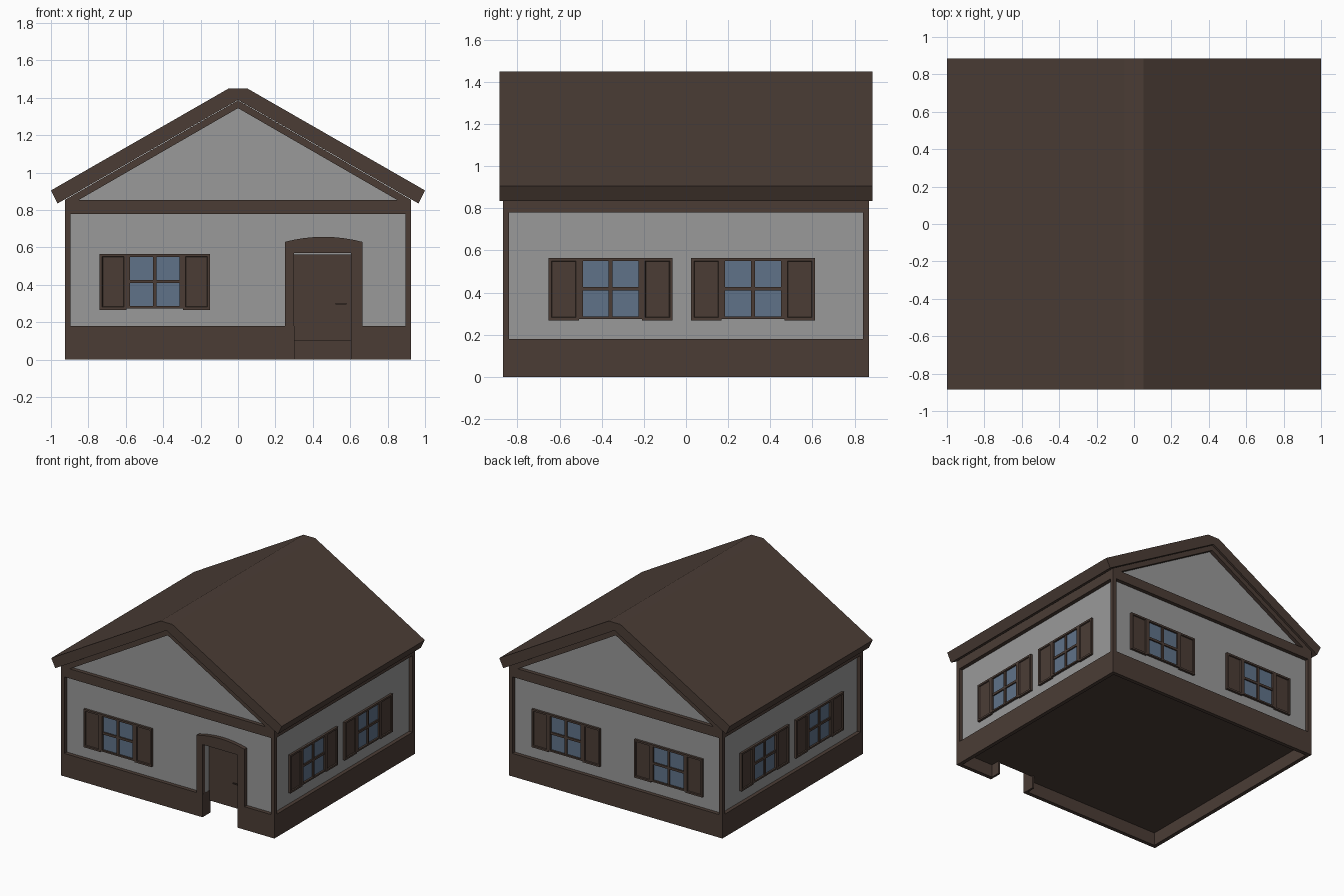
import bpy, bmesh
from math import radians
from mathutils import Matrix, Vector

if "Cube" in bpy.data.objects:
    bpy.data.objects.remove(bpy.data.objects["Cube"])


def material(name, rgb):
    m = bpy.data.materials.new(name)
    m.use_nodes = True
    m.diffuse_color = (*rgb, 1)
    m.node_tree.nodes["Principled BSDF"].inputs["Base Color"].default_value = (*rgb, 1)
    return m


WOOD = material("dark brown wood", (0.07, 0.046, 0.036))
PLASTER = material("pale plaster", (0.32, 0.32, 0.32))
GLASS = material("blue glass", (0.115, 0.17, 0.25))

X, Y, T = 0.925, 0.87, 0.03      # outer timber half sizes, timber thickness
WX, WY = X - T, Y - T            # plaster half sizes
DOOR_L, DOOR_R, DOOR_TOP = 0.30, 0.605, 0.57


def finish(name, bm, *mats, matrix=None):
    bmesh.ops.recalc_face_normals(bm, faces=bm.faces)
    me = bpy.data.meshes.new(name)
    bm.to_mesh(me)
    bm.free()
    for m in mats:
        me.materials.append(m)
    ob = bpy.data.objects.new(name, me)
    bpy.context.collection.objects.link(ob)
    if matrix:
        ob.matrix_world = matrix
    return ob


def add_box(bm, x0, x1, y0, y1, z0, z1):
    size = Matrix.Diagonal((x1 - x0, y1 - y0, z1 - z0, 1))
    mid = Matrix.Translation(((x0 + x1) / 2, (y0 + y1) / 2, (z0 + z1) / 2))
    return bmesh.ops.create_cube(bm, size=1, matrix=mid @ size)["verts"]


def boxes(name, mat, *dims, matrix=None):
    bm = bmesh.new()
    for d in dims:
        add_box(bm, *d)
    return finish(name, bm, mat, matrix=matrix)


def profile(name, pts, y0, y1, *mats):
    """Extrude an outline in the x-z plane from y0 to y1."""
    bm = bmesh.new()
    f = bm.faces.new([bm.verts.new((x, y0, z)) for x, z in pts])
    ext = bmesh.ops.extrude_face_region(bm, geom=[f])["geom"]
    bmesh.ops.translate(bm, vec=(0, y1 - y0, 0),
                        verts=[v for v in ext if isinstance(v, bmesh.types.BMVert)])
    return finish(name, bm, *mats)


def mirrored(half):
    """Close a half outline that runs from top centre outwards to bottom."""
    return half + [(-x, z) for x, z in reversed(half) if x > 0]


# Plaster body with a recessed doorway and a wooden floor
body = profile("plaster_walls", mirrored([(0, 1.37), (WX, 0.86), (WX, 0.1)]),
               -WY, WY, PLASTER, WOOD)
cutter = boxes("doorway_cutter", PLASTER, (DOOR_L, DOOR_R, -1, 0.1 - Y, -0.1, DOOR_TOP))
cutter.hide_render = True
cutter.hide_viewport = True
cut = body.modifiers.new("doorway", "BOOLEAN")
cut.operation, cut.object = "DIFFERENCE", cutter
for p in body.data.polygons:
    p.material_index = int(p.normal.z < -0.9)

# Roof slab
profile("roof", mirrored([(0.05, 1.45), (1.0, 0.905), (0.965, 0.835), (0, 1.389)]),
        -0.885, 0.885, WOOD)

# Timber around the walls: skirting with a gap at the door, top beams, posts
boxes("base_skirting", WOOD,
      (-X, DOOR_L, -Y, -WY, 0, 0.18), (DOOR_R, X, -Y, -WY, 0, 0.18),
      (-X, X, WY, Y, 0, 0.18),
      (-X, -WX, -WY, WY, 0, 0.18), (WX, X, -WY, WY, 0, 0.18))
boxes("top_beams", WOOD,
      (-X, X, -Y, -WY, 0.78, 0.855), (-X, X, WY, Y, 0.78, 0.855),
      (-X, -WX, -WY, WY, 0.78, 0.855), (WX, X, -WY, WY, 0.78, 0.855))
for sx, side in ((-1, "right"), (1, "left")):
    for sy, end in ((-1, "front"), (1, "back")):
        xs, ys = sorted((sx * X, sx * WX)), sorted((sy * Y, sy * WY))
        boxes(f"{end}_{side}_post", WOOD, (*xs, *ys, 0.18, 0.78))

# Sloping gable trims
for end, y0, y1 in (("front", -Y, -WY), ("back", WY, Y)):
    trim = [(-X, 0.855), (0, 1.387), (X, 0.855), (0.85, 0.855), (0, 1.345), (-0.85, 0.855)]
    profile(f"{end}_gable_trim", trim, y0, y1, WOOD)

# Door, arched surround, threshold sides and handle
boxes("door", WOOD, (DOOR_L, DOOR_R, 0.085 - Y, 0.1 - Y, 0.1, DOOR_TOP - 0.008))
boxes("doorway_sides", WOOD,
      (DOOR_L - 0.015, DOOR_L + 0.001, -Y, 0.1 - Y, 0, 0.18),
      (DOOR_R - 0.001, DOOR_R + 0.015, -Y, 0.1 - Y, 0, 0.18))
boxes("door_handle", WOOD,
      (0.52, 0.58, 0.06 - Y, 0.068 - Y, 0.296, 0.304),
      (0.565, 0.575, 0.06 - Y, 0.086 - Y, 0.296, 0.304))
left, right = 0.25, 0.665
mid, half = (left + right) / 2, (right - left) / 2
arch = [(mid + half * t / 4, 0.657 - 0.027 * (t / 4) ** 2) for t in range(-4, 5)]
profile("door_surround",
        [(left, 0.18)] + arch + [(right, 0.18), (DOOR_R, 0.18), (DOOR_R, DOOR_TOP),
                                 (DOOR_L, DOOR_TOP), (DOOR_L, 0.18)],
        -Y, -WY, WOOD)


def window(name, x, y, angle):
    """Window with cross bars and two panelled shutters, facing local -y."""
    place = Matrix.Translation((x, y, 0)) @ Matrix.Rotation(radians(angle), 4, "Z")
    u, g, b, d = 0.15, 0.132, 0.009, -0.018
    z0, z1, zm = 0.275, 0.565, 0.418
    boxes(f"{name}_frame", WOOD,
          (-u, -g, d, 0, z0, z1), (g, u, d, 0, z0, z1),
          (-g, g, d, 0, z0, z0 + 0.012), (-g, g, d, 0, z1 - 0.015, z1),
          (-b, b, d + 0.004, 0, z0, z1), (-g, g, d + 0.004, 0, zm - b, zm + b),
          matrix=place)
    boxes(f"{name}_glass", GLASS, (-g, g, -0.004, 0, z0, z1), matrix=place)
    bm = bmesh.new()
    for a in (-0.295, u):
        add_box(bm, a, a + 0.145, d, 0, 0.267, z1)
    bm.normal_update()
    fronts = [f for f in bm.faces if f.normal.y < -0.9]
    bmesh.ops.inset_individual(bm, faces=fronts, thickness=0.02, depth=0)
    bmesh.ops.inset_individual(bm, faces=fronts, thickness=0.004, depth=-0.008)
    finish(f"{name}_shutters", bm, WOOD, matrix=place)


window("front_window", -0.445, -WY, 0)
for i, x in enumerate((-0.445, 0.445), 1):
    window(f"back_window_{i}", x, WY, 180)
for i, y in enumerate((-0.358, 0.318), 1):
    window(f"left_window_{i}", WX, y, 90)
    window(f"right_window_{i}", -WX, y, -90)
